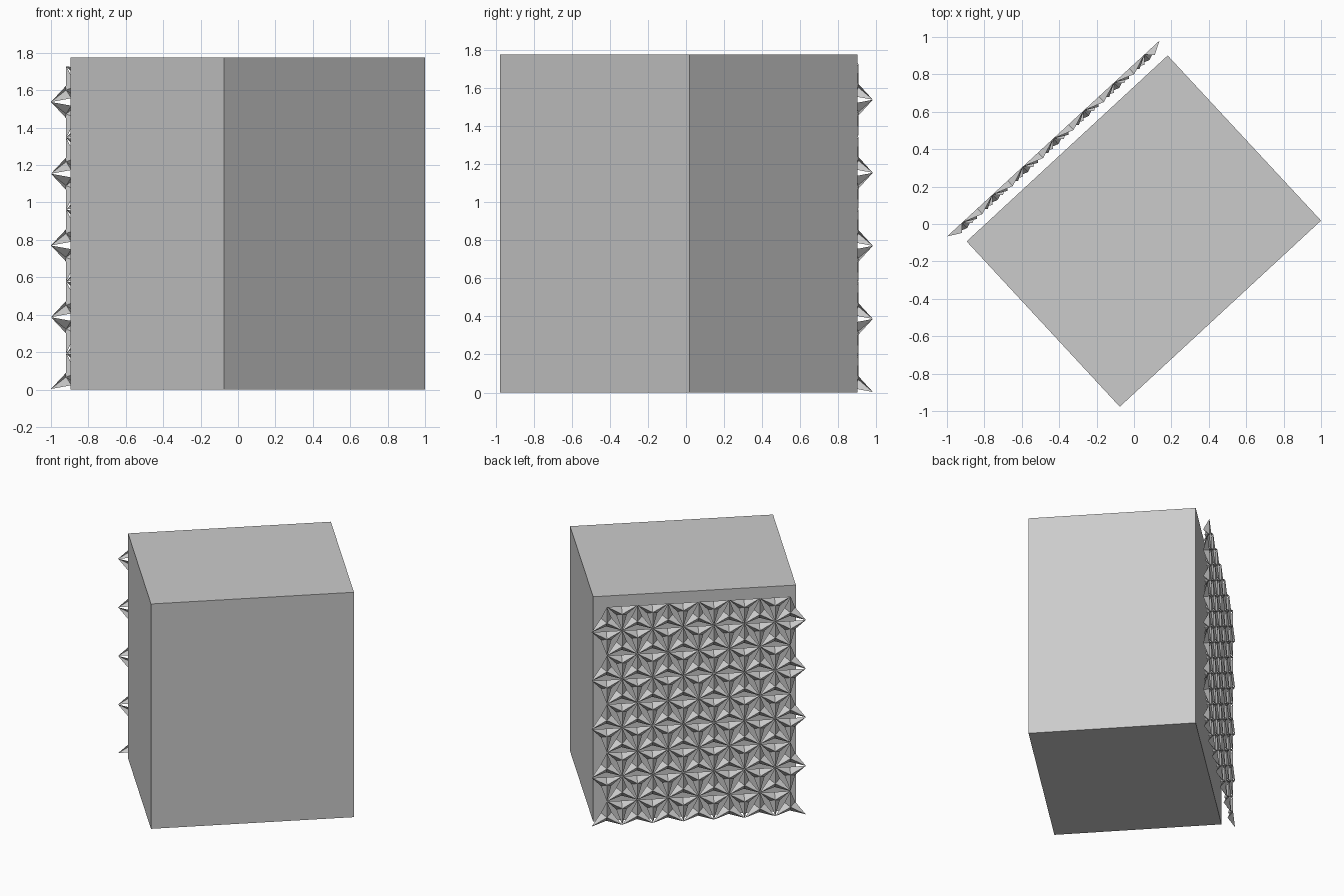
import bpy, bmesh
from mathutils import Vector

if "Cube" in bpy.data.objects:
    bpy.data.objects.remove(bpy.data.objects["Cube"])

HEIGHT = 1.775
CORNERS = [(-0.895, -0.093), (-0.076, -0.977), (1.0, 0.018), (0.18, 0.901)]


def finish(bm, name):
    mesh = bpy.data.meshes.new(name)
    bm.to_mesh(mesh)
    bm.free()
    obj = bpy.data.objects.new(name, mesh)
    bpy.context.collection.objects.link(obj)
    return obj


# Building block: extruded rectangular footprint
bm = bmesh.new()
base = bm.faces.new([bm.verts.new((x, y, 0)) for x, y in CORNERS])
top = bmesh.ops.extrude_face_region(bm, geom=[base])["geom"]
bmesh.ops.translate(bm, vec=(0, 0, HEIGHT),
                    verts=[g for g in top if isinstance(g, bmesh.types.BMVert)])
bmesh.ops.recalc_face_normals(bm, faces=bm.faces)
finish(bm, "building_block")

# Screen frame: starts at one lower corner, runs parallel to the rear wall
START = Vector((-1.0, -0.067, 0.003))
END = Vector((0.137, 0.981, 0.003))
COLS, ROWS = 7, 9
ALONG = (END - START).normalized()
UP = Vector((0, 0, 1))
OUT = UP.cross(ALONG)
SIDE = (END - START).length / COLS
ROW_H = 0.1918
FOLD_IN = 0.040      # depth of the folded edge midpoints
PULL = 0.31          # how far midpoints slide toward the unit centre


def grid_point(col, row):
    return START + ALONG * (SIDE * col) + UP * (ROW_H * row)


def folded_unit(bm, pts):
    """Triangle of six facets with its edge midpoints folded inward."""
    centre = sum(pts, Vector()) / 3
    mids = [((pts[i] + pts[(i + 1) % 3]) / 2).lerp(centre, PULL) - OUT * FOLD_IN
            for i in range(3)]
    c = bm.verts.new(centre)
    v = [bm.verts.new(p) for p in pts]
    m = [bm.verts.new(p) for p in mids]
    for i in range(3):
        bm.faces.new((c, v[i], m[i]))
        bm.faces.new((c, m[i], v[(i + 1) % 3]))


# Folding shade screen: rows of alternating up and down triangles
bm = bmesh.new()
for r in range(ROWS):
    wide, narrow = (r, r + 1) if r % 2 == 0 else (r + 1, r)
    for k in range(COLS):
        folded_unit(bm, [grid_point(k, wide), grid_point(k + 1, wide),
                         grid_point(k + 0.5, narrow)])
        if k < COLS - 1:
            folded_unit(bm, [grid_point(k + 0.5, narrow), grid_point(k + 1.5, narrow),
                             grid_point(k + 1, wide)])
# Face everything away from the wall
bm.normal_update()
bmesh.ops.reverse_faces(bm, faces=[f for f in bm.faces if f.normal.dot(OUT) < 0])
finish(bm, "folding_shade_screen")
